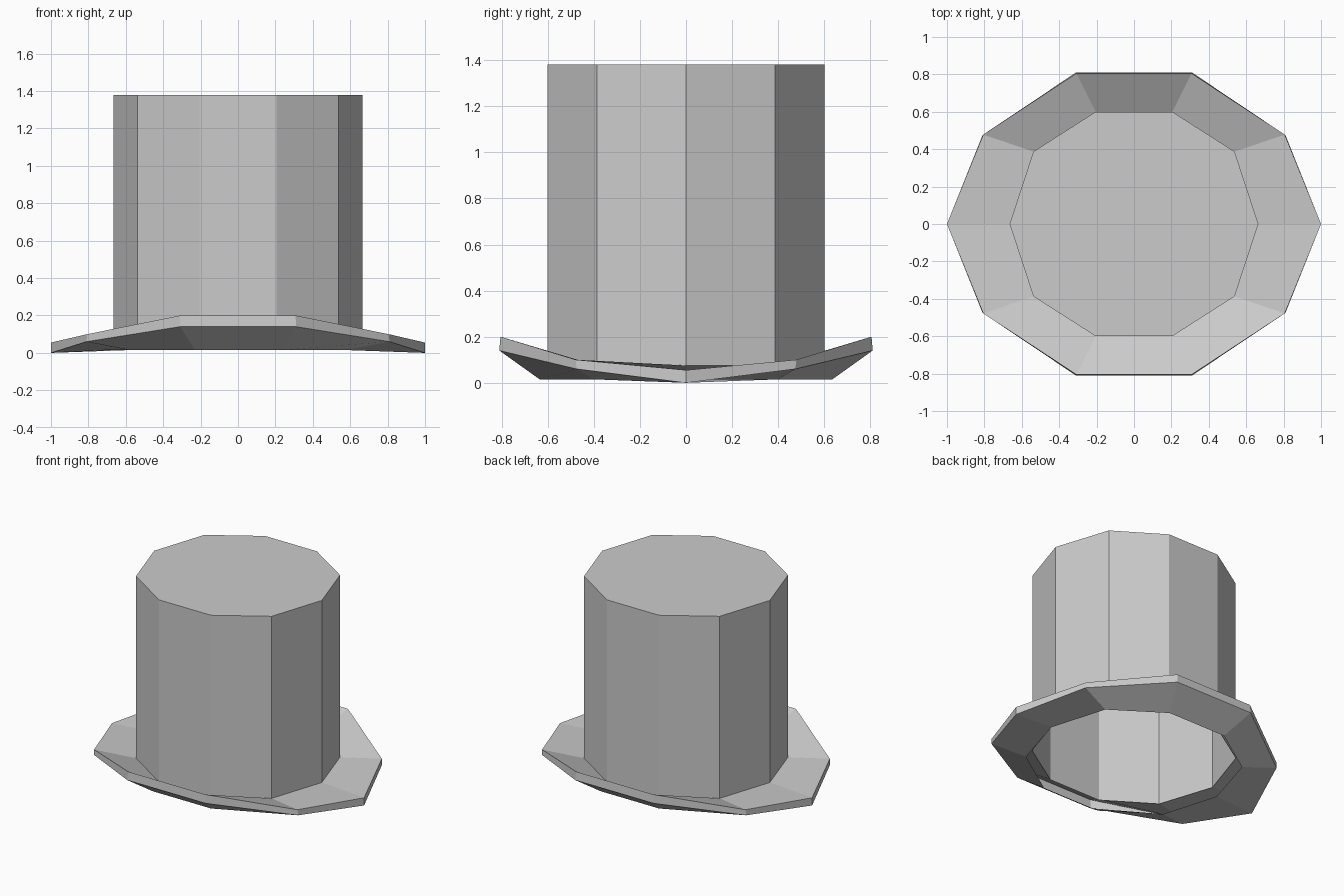
import bpy

if "Cube" in bpy.data.objects:
    bpy.data.objects.remove(bpy.data.objects["Cube"])


def ring(quarter):
    """Ten-sided ring mirrored from its side, corner and front points."""
    (x0, y0, z0), (x1, y1, z1), (x2, y2, z2) = quarter
    return [(x0, 0, z0), (x1, y1, z1), (x2, y2, z2), (-x2, y2, z2), (-x1, y1, z1),
            (-x0, 0, z0), (-x1, -y1, z1), (-x2, -y2, z2), (x2, -y2, z2), (x1, -y1, z1)]


def loft(name, quarters, cap=False, closed=False):
    """Bridge successive rings with flat quads."""
    verts = [p for q in quarters for p in ring(q)]
    n, faces = len(quarters), []
    for r in range(n if closed else n - 1):
        a, b = r * 10, (r + 1) % n * 10
        for i in range(10):
            j = (i + 1) % 10
            faces.append((a + i, a + j, b + j, b + i))
    if cap:
        faces.append(tuple(range((n - 1) * 10, n * 10)))
    mesh = bpy.data.meshes.new(name)
    mesh.from_pydata(verts, [], faces)
    mesh.update()
    obj = bpy.data.objects.new(name, mesh)
    bpy.context.collection.objects.link(obj)
    return obj


def crown_ring(z):
    return [(0.665, 0, z), (0.538, 0.387, z), (0.205, 0.60, z)]


# Tall crown, closed on top and open underneath
loft("crown", [crown_ring(0.07), crown_ring(1.38)], cap=True)

# Upturned brim: underside, rim band and sloping upper face
loft("brim", [
    [(0.70, 0, 0.015), (0.58, 0.40, 0.015), (0.23, 0.635, 0.015)],
    [(1.00, 0, 0.0), (0.81, 0.475, 0.06), (0.31, 0.81, 0.14)],
    [(1.00, 0, 0.055), (0.806, 0.478, 0.10), (0.308, 0.805, 0.20)],
    crown_ring(0.075),
])
